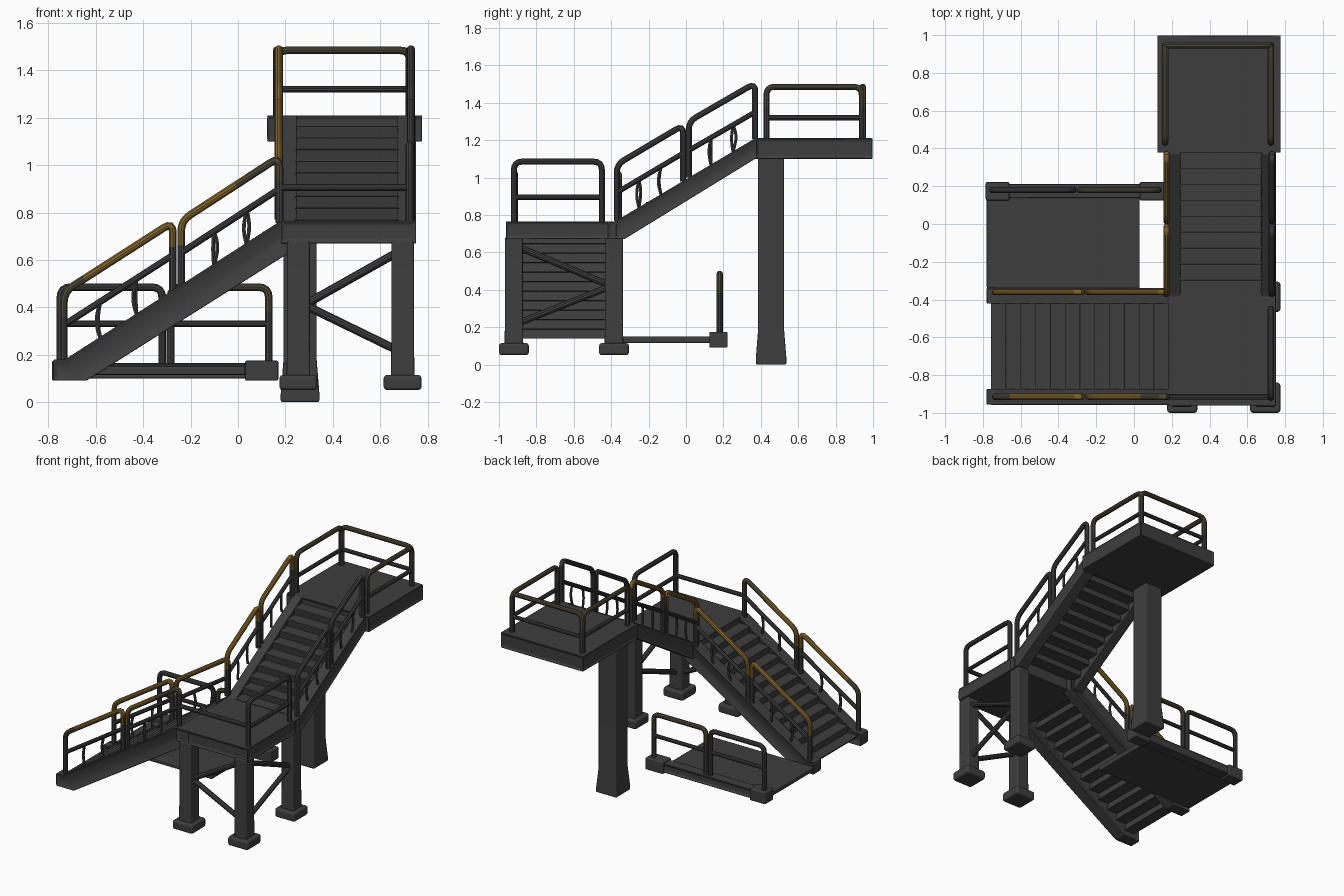
import bpy, bmesh, math, random
from mathutils import Vector as V

random.seed(4)
cube = bpy.data.objects.get("Cube")
if cube:
    bpy.data.objects.remove(cube)


def material(name, rgb):
    m = bpy.data.materials.new(name)
    m.use_nodes = True
    m.diffuse_color = (*rgb, 1)
    bsdf = m.node_tree.nodes["Principled BSDF"]
    bsdf.inputs["Base Color"].default_value = (*rgb, 1)
    bsdf.inputs["Roughness"].default_value = 0.8
    return m


GREY = material("dark grey steel", (0.048, 0.048, 0.048))
YELLOW = material("worn yellow paint", (0.21, 0.125, 0.025))
OLIVE = material("faded olive paint", (0.075, 0.065, 0.04))


def finish(name, bm, bevel=0.0):
    bmesh.ops.recalc_face_normals(bm, faces=bm.faces)
    mesh = bpy.data.meshes.new(name)
    bm.to_mesh(mesh)
    bm.free()
    for m in (GREY, YELLOW, OLIVE):
        mesh.materials.append(m)
    mesh.shade_smooth()
    mesh.set_sharp_from_angle(angle=math.radians(35))
    ob = bpy.data.objects.new(name, mesh)
    bpy.context.collection.objects.link(ob)
    if bevel:
        mod = ob.modifiers.new("Bevel", "BEVEL")
        mod.width, mod.segments, mod.harden_normals = bevel, 2, True
    return ob


def prism(name, profile, axis, lo, hi, groove="", bevel=0.007):
    """Extrude a 2D profile along an axis; recess faces pointing along groove axes."""
    def place(u, v, w):
        return {"x": (w, u, v), "y": (u, w, v), "z": (u, v, w)}[axis]
    bm = bmesh.new()
    face = bm.faces.new([bm.verts.new(place(u, v, lo)) for u, v in profile])
    ext = bmesh.ops.extrude_face_region(bm, geom=[face])["geom"]
    shift = V(place(0, 0, hi - lo))
    bmesh.ops.translate(bm, vec=shift, verts=[e for e in ext if isinstance(e, bmesh.types.BMVert)])
    bmesh.ops.recalc_face_normals(bm, faces=bm.faces)
    sides = [f for f in bm.faces if any(abs(f.normal["xyz".index(a)]) > 0.95 for a in groove)]
    sides = [f for f in sides if f.calc_area() > 0.02]
    if sides:
        bmesh.ops.inset_individual(bm, faces=sides, thickness=0.022, depth=-0.01)
    return finish(name, bm, bevel)


def box(name, x, y, z, groove="", bevel=0.007):
    rect = [(x[0], y[0]), (x[1], y[0]), (x[1], y[1]), (x[0], y[1])]
    return prism(name, rect, "z", z[0], z[1], groove, bevel)


def leg(name, x, y, z0, z1, half, flare):
    """Square post that widens towards its bottom end."""
    bm = bmesh.new()
    rings = []
    for z, h in ((z0, flare), (z0 + 0.03, flare), (z0 + 0.18, half), (z1, half)):
        rings.append([bm.verts.new((x + h * i, y + h * j, z))
                      for i, j in ((-1, -1), (1, -1), (1, 1), (-1, 1))])
    for a, b in zip(rings, rings[1:]):
        for i in range(4):
            bm.faces.new((a[i], a[i - 1], b[i - 1], b[i]))
    bm.faces.new(rings[0])
    bm.faces.new(rings[-1])
    return finish(name, bm, 0.008)


def rounded(points, radius=0.045):
    """Round the corners of a path and split its straight runs."""
    pts = [V(p) for p in points]
    path = [pts[0]]
    for a, b, c in zip(pts, pts[1:], pts[2:]):
        p, q = b + (a - b).normalized() * radius, b + (c - b).normalized() * radius
        path += [p * (1 - t) ** 2 + b * 2 * t * (1 - t) + q * t * t for t in (0, .25, .5, .75, 1)]
    path.append(pts[-1])
    fine = [path[0]]
    for p in path[1:]:
        n = max(1, round((p - fine[-1]).length / 0.06))
        start = fine[-1]
        fine += [start.lerp(p, k / n) for k in range(1, n + 1)]
    return fine


def tube(name, points, radius, paint=None, sides=10):
    """Sweep a round section along a planar path; paint picks a material per face."""
    path = rounded(points)
    flat = V((0, 0, 0))
    for a, b, c in zip(points, points[1:], points[2:]):
        flat = (V(b) - V(a)).cross(V(c) - V(b))
    if flat.length < 1e-6:
        flat = (path[-1] - path[0]).cross(V((0.3, 0.2, 1)))
    flat.normalize()
    bm = bmesh.new()
    rings = []
    for i, p in enumerate(path):
        t = (path[min(i + 1, len(path) - 1)] - path[max(i - 1, 0)]).normalized()
        up = t.cross(flat)
        angles = [math.tau * k / sides for k in range(sides)]
        rings.append([bm.verts.new(p + radius * (flat * math.cos(s) + up * math.sin(s))) for s in angles])
    for a, b in zip(rings, rings[1:]):
        for i in range(sides):
            f = bm.faces.new((a[i - 1], a[i], b[i], b[i - 1]))
            if paint:
                f.material_index = paint(f.calc_center_median())
    bm.faces.new(rings[0])
    bm.faces.new(rings[-1])
    return finish(name, bm)


def rail(name, a, b, height, mid, yellow=None, struts=0):
    """Railing loop from base a to base b, with middle rail and bent struts."""
    a, b = V(a), V(b)
    up, run = V((0, 0, 1)), b - a

    def paint(p):
        if yellow is None:
            return 0
        t = V((p.x - a.x, p.y - a.y)).dot(run.xy) / run.xy.length_squared
        if p.z < a.z + run.z * t + height * 0.72:
            return 0
        return 1 if yellow[0] < t < yellow[1] else 2
    tube(name + "_loop", [a, a + up * height, b + up * height, b], 0.017, paint)
    tube(name + "_middle", [a + up * mid, b + up * mid], 0.014)
    for k in range(struts):
        foot = a + run * ((k + 1) / (struts + 1))
        bend = run.normalized() * random.uniform(-0.03, 0.03)
        tube(f"{name}_strut_{k}", [foot, foot + up * mid * 0.5 + bend, foot + up * mid], 0.009, sides=6)


def steps(name, axis, start, end, z0, z1, lo, hi, count):
    """Closed folded treads and risers as one stepped plate."""
    du, dz, thick = (end - start) / count, (z1 - z0) / count, 0.022
    top = []
    for i in range(count):
        z = z0 + dz * (i + 0.5)
        top += [(start + du * i - 0.008, z), (start + du * (i + 1), z)]
    under = [(u + 0.018, z - thick) for u, z in reversed(top)]
    prism(name, top + under, axis, lo, hi, bevel=0.003)


# Lower platform
box("lower_floor", (-0.78, 0.03), (-0.34, 0.14), (0.115, 0.15))
box("lower_back_beam", (-0.77, 0.16), (0.135, 0.215), (0.10, 0.165), "y")
for side, x in (("right", (-0.785, -0.66)), ("left", (0.03, 0.17))):
    box(f"lower_beam_end_{side}", x, (0.125, 0.222), (0.09, 0.175))
for k, (p, q) in enumerate(((-0.75, -0.32), (-0.285, 0.13))):
    rail(f"lower_platform_rail_{k}", (p, 0.18, 0.15), (q, 0.18, 0.15), 0.335, 0.18, (2, 3) if k else None)

# Lower flight
low_profile = [(-0.78, 0.09), (-0.64, 0.09), (0.28, 0.67), (0.28, 0.765), (0.18, 0.765), (-0.73, 0.18), (-0.78, 0.18)]
for side, y in (("front", (-0.96, -0.87)), ("back", (-0.425, -0.335))):
    prism(f"lower_stringer_{side}", low_profile, "y", y[0], y[1], "y")
steps("lower_steps", "y", -0.75, 0.19, 0.135, 0.745, -0.88, -0.42, 12)
for side, y, paint in (("front", -0.915, ((0.15, 2), (-1, 0.6))), ("back", -0.36, ((-1, 2), (-1, 2)))):
    rail(f"lower_rail_{side}_a", (-0.735, y, 0.175), (-0.275, y, 0.47), 0.29, 0.15, paint[0], 2)
    rail(f"lower_rail_{side}_b", (-0.24, y, 0.485), (0.175, y, 0.755), 0.28, 0.145, paint[1], 2)

# Middle landing with legs and braces
box("landing", (0.18, 0.755), (-0.965, -0.37), (0.67, 0.765), "xy")
rail("landing_rail", (0.725, -0.92, 0.76), (0.725, -0.45, 0.76), 0.325, 0.135)
tube("landing_front_bar", [(0.18, -0.915, 0.905), (0.725, -0.915, 0.905)], 0.015)
for name, x, y in (("front_right", 0.255, -0.92), ("front_left", 0.695, -0.92), ("back_left", 0.695, -0.385)):
    leg(f"leg_{name}", x, y, 0.08, 0.68, 0.048, 0.05)
    box(f"foot_{name}", (x - 0.08, x + 0.08), (y - 0.08, y + 0.08), (0.05, 0.115), bevel=0.015)
for k, z in enumerate((0.63, 0.22)):
    tube(f"front_brace_{k}", [(0.28, -0.92, 0.41), (0.67, -0.92, z)], 0.018)
    tube(f"side_brace_{k}", [(0.70, -0.40, 0.42), (0.70, -0.90, z)], 0.018)

# Upper flight
high_profile = [(-0.42, 0.67), (-0.33, 0.67), (0.37, 1.10), (0.42, 1.10), (0.42, 1.21), (0.37, 1.21), (-0.38, 0.765), (-0.42, 0.765)]
for side, x in (("right", (0.175, 0.25)), ("left", (0.67, 0.755))):
    prism(f"upper_stringer_{side}", high_profile, "x", x[0], x[1], "x")
steps("upper_steps", "x", -0.375, 0.385, 0.745, 1.19, 0.24, 0.68, 9)
for side, x, paint in (("right", 0.172, (-1, 2)), ("left", 0.73, None)):
    rail(f"upper_rail_{side}_a", (x, -0.37, 0.77), (x, -0.015, 0.98), 0.30, 0.15, paint, 2)
    rail(f"upper_rail_{side}_b", (x, 0.015, 1.0), (x, 0.37, 1.205), 0.30, 0.145, paint, 2)

# Top platform and its column
box("top_platform", (0.12, 0.78), (0.375, 1.0), (1.10, 1.21), "xy")
for side, x in (("right", 0.165), ("left", 0.725)):
    rail(f"top_rail_{side}", (x, 0.43, 1.2), (x, 0.94, 1.2), 0.285, 0.12, (2, 3))
rail("top_rail_back", (0.165, 0.945, 1.2), (0.725, 0.945, 1.2), 0.285, 0.12, (2, 3))
leg("top_column", 0.262, 0.455, 0.0, 1.11, 0.07, 0.082)
